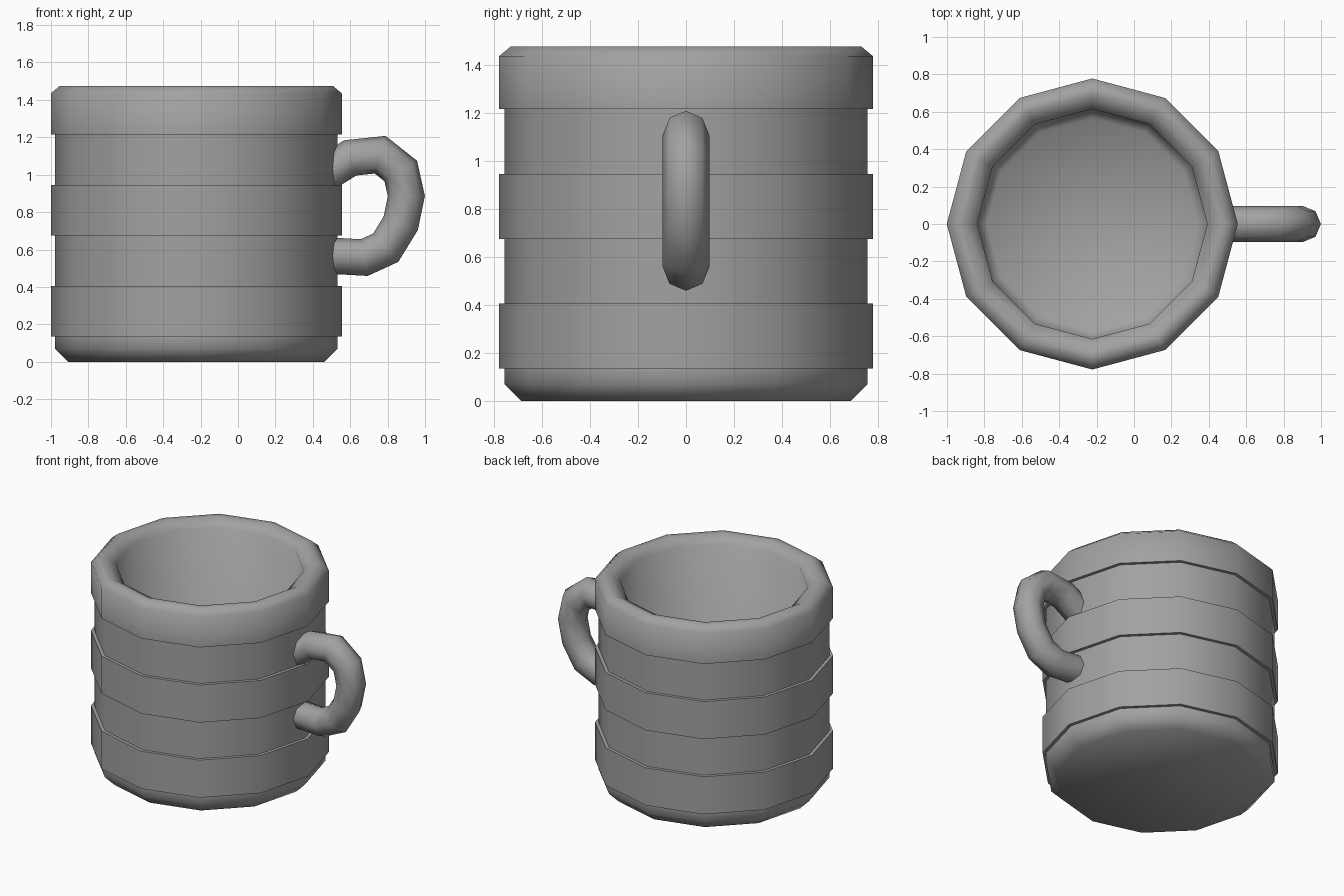
import bpy, bmesh, math
from mathutils import Vector

if "Cube" in bpy.data.objects:
    bpy.data.objects.remove(bpy.data.objects["Cube"], do_unlink=True)

GREY = (0.36, 0.36, 0.36, 1)
mat = bpy.data.materials.new("plain grey")
mat.use_nodes = True
mat.diffuse_color = GREY
mat.node_tree.nodes["Principled BSDF"].inputs["Base Color"].default_value = GREY

CENTRE_X = -0.223
SIDES = 12


def skin_rings(name, rings, smooth_angle):
    """Bridge a list of closed point rings and cap both ends."""
    bm = bmesh.new()
    loops = [[bm.verts.new(p) for p in ring] for ring in rings]
    n = len(loops[0])
    for a, b in zip(loops, loops[1:]):
        for i in range(n):
            j = (i + 1) % n
            bm.faces.new((a[i], a[j], b[j], b[i]))
    bm.faces.new(loops[0][::-1])
    bm.faces.new(loops[-1])
    bmesh.ops.recalc_face_normals(bm, faces=bm.faces)
    mesh = bpy.data.meshes.new(name)
    bm.to_mesh(mesh)
    bm.free()
    mesh.materials.append(mat)
    obj = bpy.data.objects.new(name, mesh)
    bpy.context.collection.objects.link(obj)
    bpy.ops.object.select_all(action='DESELECT')
    obj.select_set(True)
    bpy.context.view_layer.objects.active = obj
    bpy.ops.object.shade_smooth_by_angle(angle=math.radians(smooth_angle))
    return obj


# Mug body: chamfered foot, alternating raised bands, rounded rim, hollow inside
BODY, BAND, INNER = 0.755, 0.778, 0.615
profile = [(0.685, 0), (BODY, 0.07)]
for low, high in ((0.135, 0.405), (0.675, 0.945)):
    profile += [(BODY, low), (BAND, low), (BAND, high), (BODY, high)]
profile += [(BODY, 1.215), (BAND, 1.215), (BAND, 1.435), (0.73, 1.475),
            (0.69, 1.475), (INNER, 1.43), (INNER, 0.19), (0.565, 0.14)]


def body_ring(radius, z):
    angles = [math.tau * i / SIDES for i in range(SIDES)]
    return [(CENTRE_X + radius * math.cos(a), radius * math.sin(a), z) for a in angles]


skin_rings("mug_body", [body_ring(r, z) for r, z in profile], 60)

# Handle: eight-sided tube along a rounded path, ends buried in the wall
path = [Vector((x, 0, z)) for x, z in (
    (0.44, 0.99), (0.60, 1.09), (0.76, 1.107), (0.87, 1.02), (0.90, 0.885),
    (0.87, 0.74), (0.79, 0.61), (0.675, 0.557), (0.44, 0.57))]
TUBE = 0.097
rings = []
for i, p in enumerate(path):
    before = (p - path[i - 1]).normalized() if i else (path[1] - p).normalized()
    after = (path[i + 1] - p).normalized() if i + 1 < len(path) else before
    tangent = (before + after).normalized()
    across = Vector((-tangent.z, 0, tangent.x)) / tangent.dot(before)
    side = Vector((0, 1, 0))
    rings.append([p + TUBE * (math.cos(a) * across + math.sin(a) * side)
                  for a in (math.tau * k / 8 for k in range(8))])
skin_rings("handle", rings, 60)
